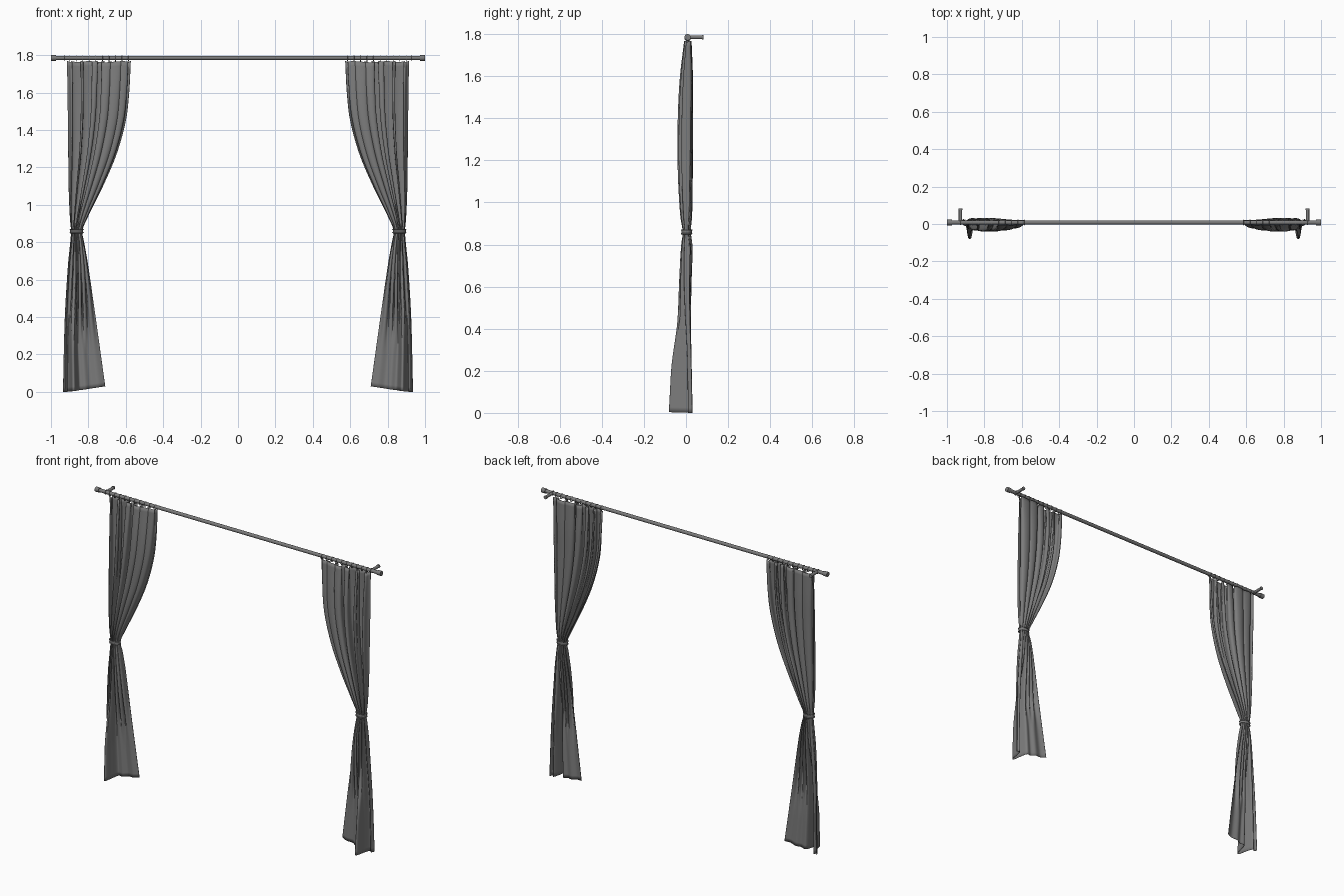
import bpy, bmesh, math
from mathutils import Vector

cube = bpy.data.objects.get("Cube")
if cube:
    bpy.data.objects.remove(cube, do_unlink=True)

grey = bpy.data.materials.new("plain grey")
grey.use_nodes = True
grey.diffuse_color = (0.2, 0.2, 0.2, 1)
grey.node_tree.nodes["Principled BSDF"].inputs["Base Color"].default_value = (0.2, 0.2, 0.2, 1)

ROD_Z, ROD_Y = 1.785, 0.008
TIE_Z = 0.86


def curve_at(points, t):
    """Smooth interpolation through rows of (t, value, value...)."""
    i = 0
    while i < len(points) - 2 and t > points[i + 1][0]:
        i += 1
    p = [Vector(points[min(max(k, 0), len(points) - 1)]) for k in range(i - 1, i + 3)]
    span = p[2][0] - p[1][0]
    f = min(max((t - p[1][0]) / span, 0), 1)
    m1 = (p[2] - p[0]) * (span / (p[2][0] - p[0][0]))
    m2 = (p[3] - p[1]) * (span / (p[3][0] - p[1][0]))
    return (p[1] * (2*f**3 - 3*f**2 + 1) + m1 * (f**3 - 2*f**2 + f)
            + p[2] * (3*f**2 - 2*f**3) + m2 * (f**3 - f**2))


def finish(obj, angle=40):
    obj.data.materials.clear()
    obj.data.materials.append(grey)
    bpy.ops.object.select_all(action="DESELECT")
    obj.select_set(True)
    bpy.context.view_layer.objects.active = obj
    bpy.ops.object.shade_smooth_by_angle(angle=math.radians(angle))
    return obj


def cylinder(name, centre, radius, length, axis):
    rot = (0, math.pi / 2, 0) if axis == "x" else (math.pi / 2, 0, 0)
    bpy.ops.mesh.primitive_cylinder_add(vertices=20, radius=radius, depth=length,
                                        location=centre, rotation=rot)
    obj = bpy.context.object
    obj.name = name
    return finish(obj)


def torus(name, centre, major, minor, rotation=(0, 0, 0), scale=(1, 1, 1)):
    bpy.ops.mesh.primitive_torus_add(major_segments=28, minor_segments=8, major_radius=major,
                                     minor_radius=minor, location=centre, rotation=rotation)
    obj = bpy.context.object
    obj.name, obj.scale = name, scale
    return finish(obj)


# Height, outer edge, inner edge, front depth, back depth of the cloth
OUTLINE = [
    (0.0, 0.935, 0.71, -0.06, 0.03), (0.4, 0.925, 0.763, -0.045, 0.03),
    (0.68, 0.908, 0.803, -0.03, 0.032), (0.8, 0.896, 0.824, -0.022, 0.03),
    (0.86, 0.892, 0.833, -0.015, 0.022), (0.93, 0.898, 0.805, -0.026, 0.028),
    (1.1, 0.905, 0.722, -0.037, 0.031), (1.27, 0.907, 0.65, -0.04, 0.032),
    (1.45, 0.909, 0.6, -0.037, 0.032), (1.6, 0.911, 0.582, -0.028, 0.032),
    (1.77, 0.914, 0.573, -0.008, 0.026)]

# Hem shape: one deep fold pushed forward, then a broad flat panel
HEM = [
    (0.0, 0.935, 0.03), (0.08, 0.925, 0.01), (0.16, 0.91, 0.025), (0.24, 0.895, -0.02),
    (0.33, 0.885, -0.074), (0.39, 0.872, -0.076), (0.46, 0.862, -0.03), (0.55, 0.848, 0.015),
    (0.66, 0.815, 0.012), (0.78, 0.785, 0.025), (0.9, 0.745, 0.018), (1.0, 0.71, 0.03)]

FOLDS, ACROSS, DOWN = 6, 132, 72


def cloth_point(u, v):
    z = 1.768 * (1 - v)
    _, outer, inner, front, back = curve_at(OUTLINE, z)
    # Uneven folds that lean over one another
    w = u + 0.022 * math.sin(7 * u + 1) + 0.008 * math.sin(3 * z + 9 * u)
    phase = math.tau * FOLDS * w
    bow = math.sqrt(max(0, 1 - (2 * u - 1) ** 2))
    near = back + (front - back) * (0.45 + 0.55 * bow)
    far = back - 0.012 * (0.5 + 0.5 * math.sin(5 * u + 2 * z))
    y = near + (far - near) * (0.5 + 0.5 * math.cos(phase))
    edge = min(1, 6 * u, 6 * (1 - u))
    lean = 0.2 * math.sin(2 * phase) + 0.35 * math.sin(phase) * math.sin(4 * u + 1)
    x = outer + (inner - outer) * (u + edge * lean / FOLDS)
    # Below the tie the folds open out into the hem
    if z < TIE_Z:
        k = min(1, (TIE_Z - z) / TIE_Z * 1.25)
        k = k * k * (3 - 2 * k)
        _, hx, hy = curve_at(HEM, u)
        s = (hx - 0.935) / (0.71 - 0.935)
        x += (outer + (inner - outer) * s - x) * k
        y += (hy * (0.45 + 0.55 * (1 - z / TIE_Z)) - y) * k
    z += 0.03 * u * u * v ** 4
    # Heading dips a little between rings
    z -= 0.006 * (0.5 - 0.5 * math.cos(math.tau * 9 * u)) * max(0, 1 - 12 * v)
    return x, y, z


def curtain(name, side):
    bm = bmesh.new()
    rows = [[bm.verts.new((side * p[0], p[1], p[2])) for p in
             (cloth_point(i / ACROSS, j / DOWN) for i in range(ACROSS + 1))]
            for j in range(DOWN + 1)]
    for a, b in zip(rows, rows[1:]):
        for i in range(ACROSS):
            quad = (a[i], a[i + 1], b[i + 1], b[i])
            bm.faces.new(quad if side > 0 else quad[::-1])
    mesh = bpy.data.meshes.new(name)
    bm.to_mesh(mesh)
    bm.free()
    obj = bpy.data.objects.new(name, mesh)
    bpy.context.collection.objects.link(obj)
    finish(obj, 80)
    thick = obj.modifiers.new("cloth thickness", "SOLIDIFY")
    thick.thickness, thick.offset = 0.002, 0
    return obj


# Rod across the top
cylinder("rod", (0, ROD_Y, ROD_Z), 0.011, 1.96, "x")

for side, label in ((1, "left"), (-1, "right")):
    curtain(label + "_curtain", side)
    # Rod end and wall bracket
    cylinder(label + "_rod_end", (side * 0.987, ROD_Y, ROD_Z), 0.015, 0.026, "x")
    cylinder(label + "_bracket", (side * 0.928, 0.044, ROD_Z), 0.009, 0.072, "y")
    cylinder(label + "_wall_plate", (side * 0.928, 0.079, ROD_Z), 0.011, 0.006, "y")
    torus(label + "_bracket_collar", (side * 0.928, ROD_Y, ROD_Z), 0.012, 0.003,
          (0, math.pi / 2, 0))
    # Curtain rings
    for n in range(10):
        torus(f"{label}_ring_{n + 1}", (side * (0.9 - n * 0.035), ROD_Y, ROD_Z - 0.003),
              0.014, 0.002, (0, math.pi / 2, 0))
    # Tie-back: a flat band with two raised edges
    bpy.ops.mesh.primitive_cylinder_add(vertices=32, radius=1, depth=0.02, end_fill_type="NOTHING",
                                        location=(side * 0.8625, 0.003, TIE_Z))
    band = bpy.context.object
    band.name, band.scale = label + "_tie_band", (0.035, 0.025, 1)
    finish(band)
    for part, dz in (("upper", 0.009), ("lower", -0.009)):
        torus(f"{label}_tie_{part}_edge", (side * 0.8625, 0.003, TIE_Z + dz), 0.035, 0.003,
              scale=(1, 0.72, 1))
